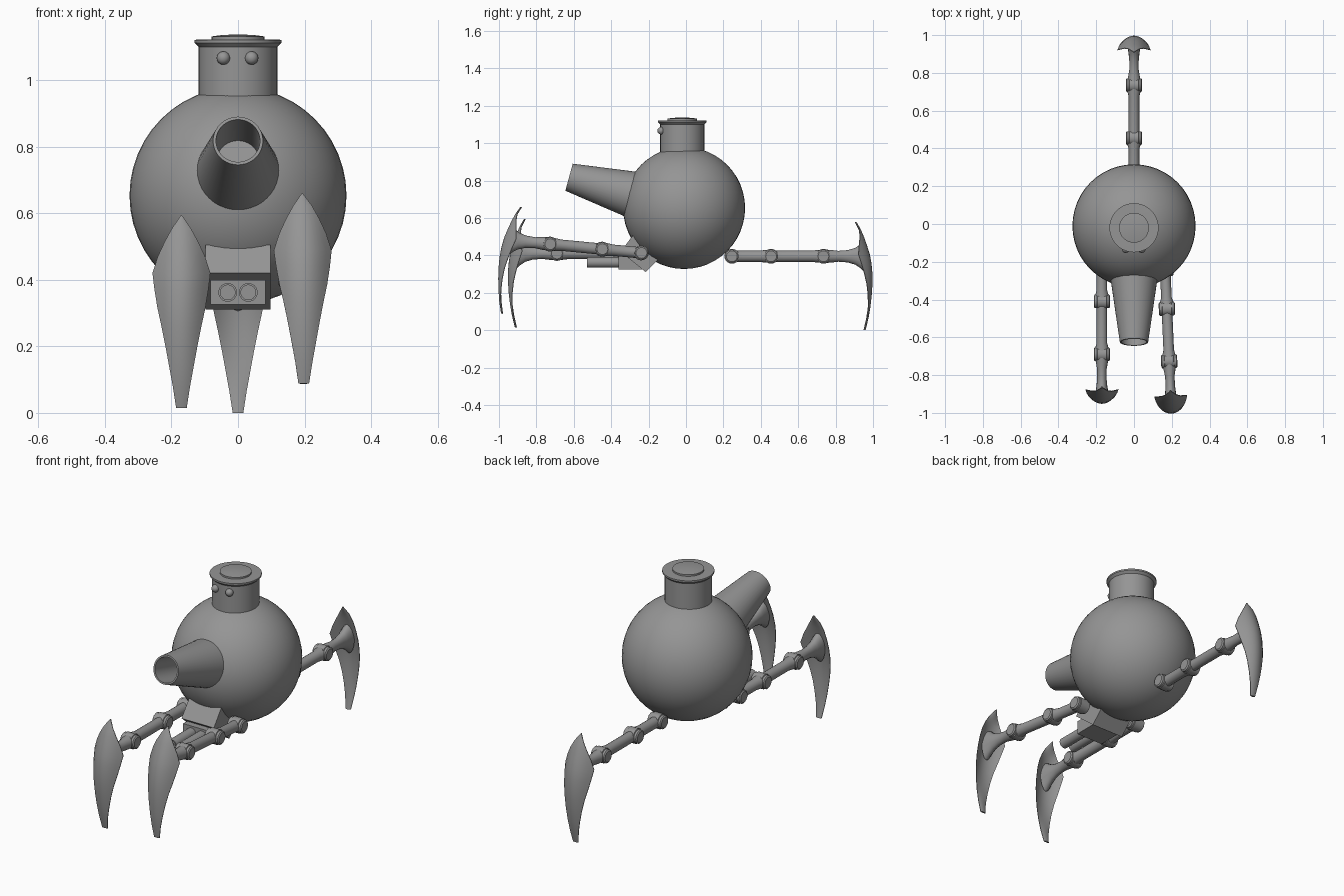
import bpy, bmesh, math
from mathutils import Matrix, Vector

if "Cube" in bpy.data.objects:
    bpy.data.objects.remove(bpy.data.objects["Cube"])

grey = bpy.data.materials.new("grey metal")
grey.diffuse_color = (0.3, 0.3, 0.3, 1)
grey.use_nodes = True
grey.node_tree.nodes["Principled BSDF"].inputs["Base Color"].default_value = grey.diffuse_color


def finish(name, bm, matrix=Matrix(), angle=35):
    bmesh.ops.recalc_face_normals(bm, faces=bm.faces)
    me = bpy.data.meshes.new(name)
    bm.to_mesh(me)
    bm.free()
    me.materials.append(grey)
    ob = bpy.data.objects.new(name, me)
    bpy.context.collection.objects.link(ob)
    ob.matrix_world = matrix
    bpy.context.view_layer.objects.active = ob
    ob.select_set(True)
    bpy.ops.object.shade_smooth_by_angle(angle=math.radians(angle))
    ob.select_set(False)
    return ob


def loft(name, rings, matrix=Matrix(), caps=True):
    """Skin a list of closed rings of points."""
    bm = bmesh.new()
    loops = [[bm.verts.new(p) for p in r] for r in rings]
    n = len(loops[0])
    for a, b in zip(loops, loops[1:]):
        for i in range(n):
            j = (i + 1) % n
            bm.faces.new((a[i], a[j], b[j], b[i]))
    if caps:
        bm.faces.new(loops[0])
        bm.faces.new(loops[-1])
    return finish(name, bm, matrix)


def lathe(name, profile, matrix=Matrix(), n=40):
    """Turn (radius, height) pairs about local z."""
    turn = [2 * math.pi * i / n for i in range(n)]
    return loft(name, [[(r * math.cos(t), r * math.sin(t), h) for t in turn]
                       for r, h in profile], matrix)


def along(start, direction):
    q = Vector(direction).to_track_quat('Z', 'Y')
    return Matrix.Translation(start) @ q.to_matrix().to_4x4()


def ball(name, loc, r, u=48, v=24):
    bm = bmesh.new()
    bmesh.ops.create_uvsphere(bm, u_segments=u, v_segments=v, radius=r)
    return finish(name, bm, Matrix.Translation(loc))


def prism(name, outline, half):
    """Extrude a (y, z) outline across x."""
    return loft(name, [[(x, y, z) for y, z in outline] for x in (-half, half)])


# Body, neck and hatch
ball("body", (0, -0.01, 0.653), 0.326)
lathe("neck", [(0.118, 0.92), (0.118, 1.105)], Matrix.Translation((0, -0.02, 0)))
lathe("neck_rim", [(0.118, 1.10), (0.128, 1.11), (0.13, 1.112), (0.13, 1.121), (0.08, 1.122)],
      Matrix.Translation((0, -0.02, 0)))
lathe("hatch", [(0.079, 1.115), (0.079, 1.131), (0.05, 1.135), (0.01, 1.137)],
      Matrix.Translation((0, -0.02, 0)))
for x in (-0.044, 0.041):
    ball("eye", (x, -0.133, 1.066), 0.02, 20, 12)

# Cannon with a blind straight bore
lathe("cannon", [(0.135, -0.08), (0.122, 0), (0.075, 0.332), (0.066, 0.332), (0.064, 0.10)],
      along((0, -0.305, 0.73), (0, -0.32, 0.0875)))

# Lower gun mount, housing and twin barrels
prism("gun_mount", [(-0.285, 0.505), (-0.35, 0.42), (-0.215, 0.31), (-0.15, 0.375)], 0.098)
prism("gun_housing", [(-0.36, 0.325), (-0.36, 0.40), (-0.22, 0.40), (-0.22, 0.325)], 0.082)
for x in (-0.031, 0.031):
    lathe("gun_barrel", [(0.028, 0), (0.028, 0.19), (0.022, 0.19), (0.022, 0.15)],
          along((x, -0.34, 0.362), (0, -1, 0)), 24)


def tube(name, sections, matrix):
    """Rounded bar along local y from (y, z, half width, half height)."""
    turn = [2 * math.pi * i / 16 for i in range(16)]
    loft(name, [[(w * math.cos(t), y, z + h * math.sin(t)) for t in turn]
                for y, z, w, h in sections], matrix)


def claw(matrix):
    """Crescent blade, thick in the middle and thin at the edges."""
    rows = [(0.183, 0.667, 0.002), (0.145, 0.689, 0.028), (0.105, 0.706, 0.050),
            (0.06, 0.722, 0.071), (0.01, 0.738, 0.087), (-0.04, 0.747, 0.081),
            (-0.095, 0.752, 0.072), (-0.15, 0.752, 0.060), (-0.21, 0.748, 0.048),
            (-0.27, 0.741, 0.037), (-0.33, 0.731, 0.026), (-0.395, 0.715, 0.016)]
    steps = [i / 5 - 1 for i in range(11)]
    rings = []
    for z, y, w in rows:
        outer = [(w * s, y - 8.0 * (w * s) ** 2, z) for s in steps]
        thick = 0.006 + 0.12 * w
        inner = [(w * s, y - 8.0 * (w * s) ** 2 - 0.003 - thick * (1 - s * s), z)
                 for s in reversed(steps)]
        rings.append(outer + inner)
    loft("claw", rings, matrix)


def leg(matrix):
    joints = (0.0, 0.21, 0.49)
    for y in joints:
        # Hinge drum lying across the leg with a raised middle band
        lathe("leg_joint", [(0.029, -0.043), (0.036, -0.038), (0.036, -0.026), (0.040, -0.024),
                            (0.040, 0.024), (0.036, 0.026), (0.036, 0.038), (0.029, 0.043)],
              matrix @ along((0, y, 0), (1, 0, 0)), 20)
    # Two straight links, swollen beside the hinges
    for a, b in zip(joints, joints[1:]):
        tube("leg_link", [(a, 0, 0.029, 0.030), (a + 0.05, 0, 0.028, 0.030),
                          (b - 0.06, 0, 0.028, 0.030), (b - 0.03, 0, 0.036, 0.034),
                          (b, 0, 0.038, 0.036)], matrix)
    # Foot link flaring into the claw
    tube("foot_link", [(0.49, 0, 0.038, 0.036), (0.53, 0, 0.032, 0.034),
                       (0.57, 0, 0.025, 0.029), (0.62, 0, 0.025, 0.033),
                       (0.66, 0, 0.029, 0.045), (0.69, 0, 0.034, 0.065),
                       (0.715, -0.005, 0.036, 0.085)], matrix)
    claw(matrix)


# One rear leg and two front legs, the right one slightly raised and splayed
for loc, yaw, pitch in [((0, 0.245, 0.395), 0, 0),
                        ((-0.17, -0.2, 0.41), 180, 0),
                        ((0.165, -0.24, 0.413), 182.5, 5.5)]:
    leg(Matrix.Translation(loc) @ Matrix.Rotation(math.radians(yaw), 4, 'Z')
        @ Matrix.Rotation(math.radians(pitch), 4, 'X'))
